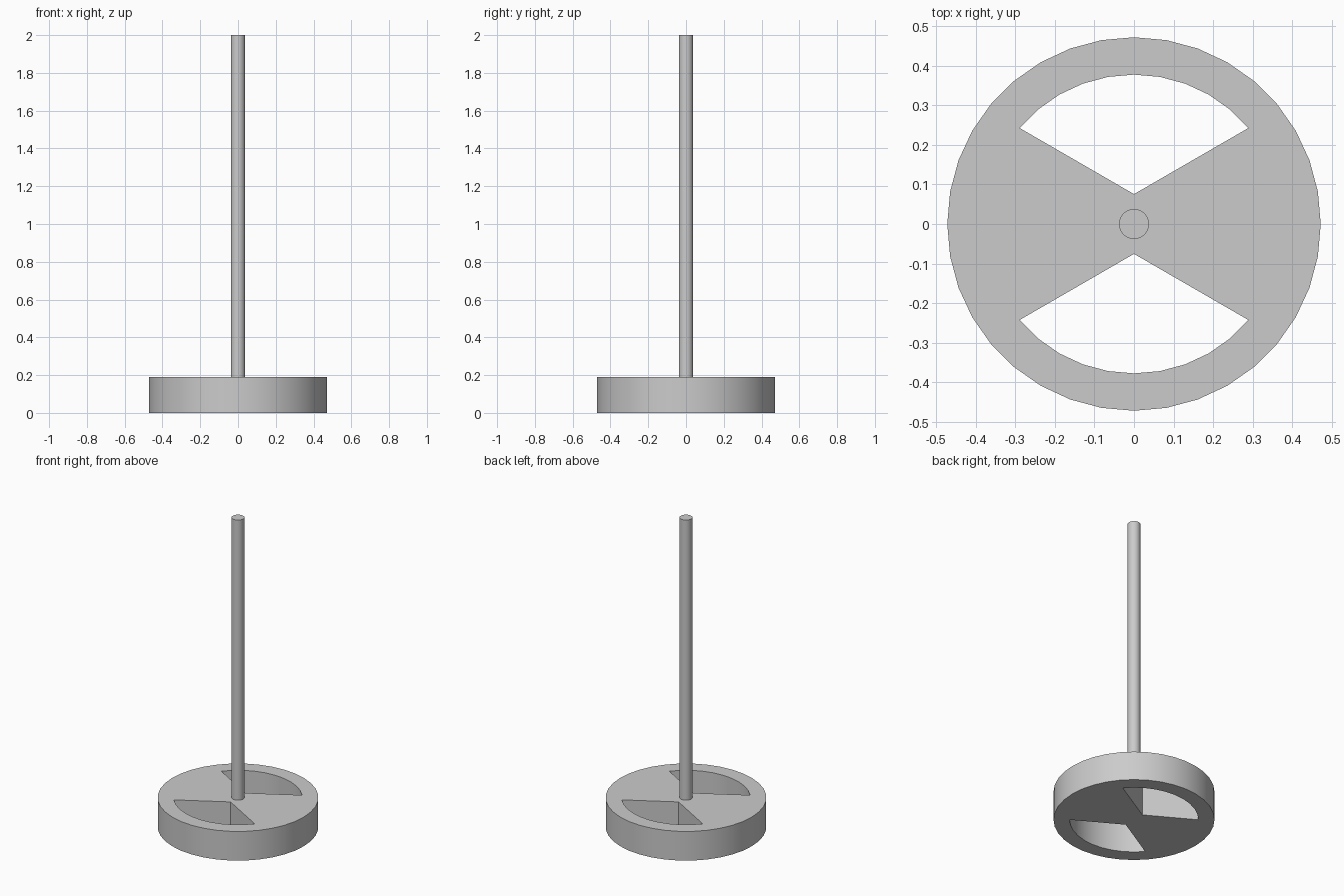
import bpy, bmesh
from math import radians, sin, cos
from mathutils import Vector

cube = bpy.data.objects.get("Cube")
if cube:
    bpy.data.objects.remove(cube, do_unlink=True)

U = 2 / 53            # one module of the design
BASE_H = 5 * U

grey = bpy.data.materials.new("light_grey")
grey.use_nodes = True
grey.diffuse_color = (0.6, 0.6, 0.6, 1)
grey.node_tree.nodes["Principled BSDF"].inputs["Base Color"].default_value = (0.6, 0.6, 0.6, 1)


def arc(radius, start, end):
    """Points every ten degrees along an arc."""
    return [Vector((radius * cos(radians(a)), radius * sin(radians(a)), 0))
            for a in range(start, end, 10)]


def extruded_plate(name, loops, bottom, top):
    """Solid plate from an outer loop and optional hole loops."""
    bm = bmesh.new()
    for loop in loops:
        verts = [bm.verts.new((p.x, p.y, bottom)) for p in loop]
        for a, b in zip(verts, verts[1:] + verts[:1]):
            bm.edges.new((a, b))
    bmesh.ops.triangle_fill(bm, edges=bm.edges[:], use_beauty=True, use_dissolve=False)
    ext = bmesh.ops.extrude_face_region(bm, geom=bm.faces[:], use_keep_orig=True)
    moved = [g for g in ext["geom"] if isinstance(g, bmesh.types.BMVert)]
    bmesh.ops.translate(bm, verts=moved, vec=(0, 0, top - bottom))
    bmesh.ops.recalc_face_normals(bm, faces=bm.faces[:])
    mesh = bpy.data.meshes.new(name)
    bm.to_mesh(mesh)
    bm.free()
    mesh.materials.append(grey)
    obj = bpy.data.objects.new(name, mesh)
    bpy.context.collection.objects.link(obj)
    bpy.ops.object.select_all(action="DESELECT")
    obj.select_set(True)
    bpy.context.view_layer.objects.active = obj
    bpy.ops.object.shade_smooth_by_angle(angle=radians(30))
    return obj


# Round base with two fan-shaped openings
back_hole = [Vector((0, 2 * U, 0))] + arc(10 * U, 40, 150)
front_hole = [Vector((p.x, -p.y, 0)) for p in back_hole]
extruded_plate("round_base", [arc(12.5 * U, 0, 360), back_hole, front_hole], 0, BASE_H)

# Upright rod standing on the base
extruded_plate("upright_rod", [arc(U, 0, 360)], BASE_H, 2)
